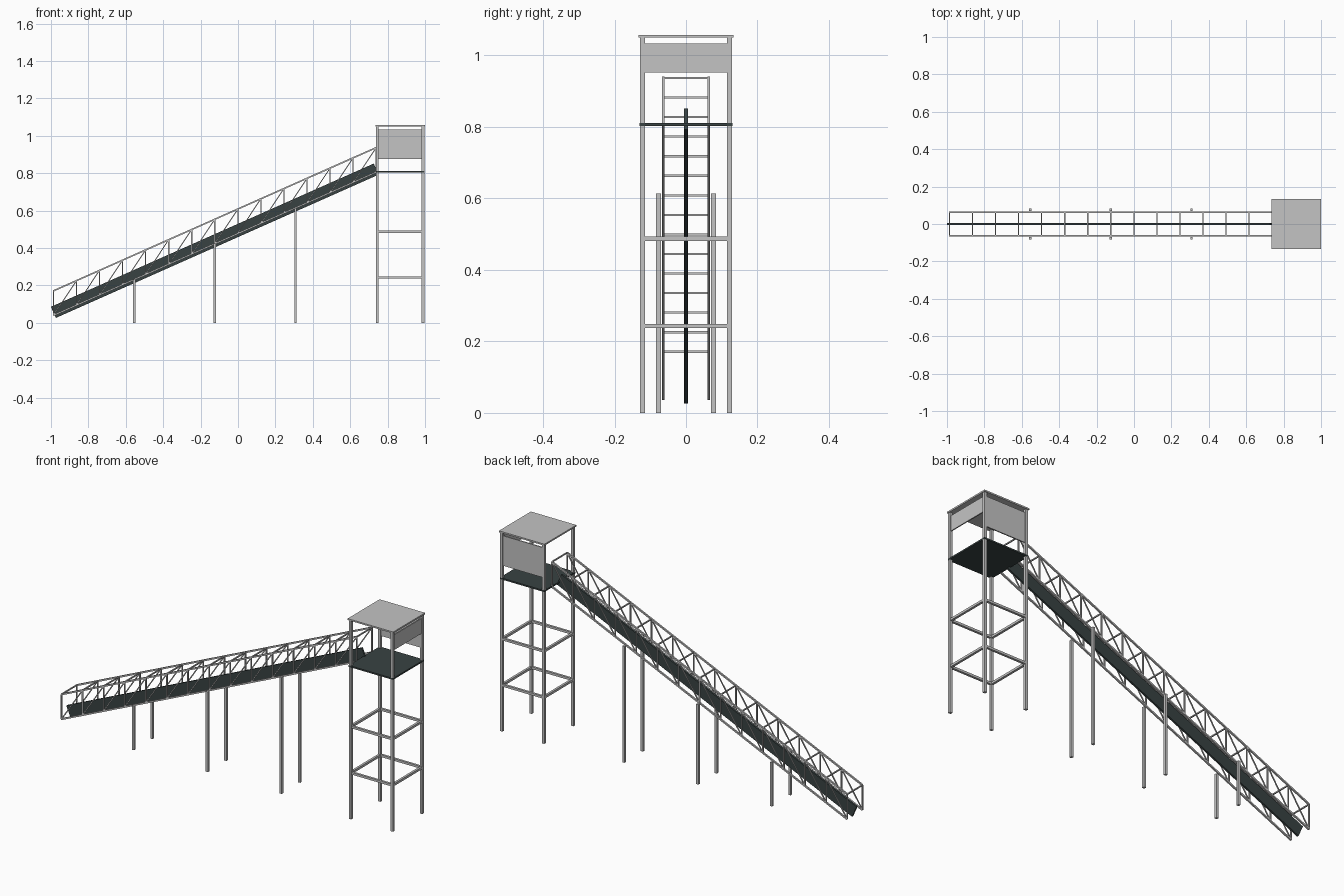
import bpy
from mathutils import Vector, Matrix

cube = bpy.data.objects.get("Cube")
if cube:
    bpy.data.objects.remove(cube, do_unlink=True)


def material(name, rgb):
    m = bpy.data.materials.new(name)
    m.use_nodes = True
    m.diffuse_color = (*rgb, 1)
    m.node_tree.nodes["Principled BSDF"].inputs["Base Color"].default_value = (*rgb, 1)
    return m


STEEL = material("galvanised steel", (0.55, 0.55, 0.55))
DARK = material("dark rubber", (0.04, 0.055, 0.055))


def box(name, center, size, mat):
    bpy.ops.mesh.primitive_cube_add(size=1)
    ob = bpy.context.object
    ob.name = name
    ob.data.transform(Matrix.Diagonal((*size, 1)))
    ob.location = center
    ob.data.materials.append(mat)
    return ob


def bar(name, a, b, width, mat=STEEL, height=None):
    """Square bar from a to b, its local y axis kept level."""
    a, b = Vector(a), Vector(b)
    d = (b - a).normalized()
    side = Vector((0, 1, 0)) if abs(d.y) < 0.9 else Vector((1, 0, 0))
    up = d.cross(side).normalized()
    ob = box(name, (a + b) / 2, ((b - a).length, width, height or width), mat)
    ob.rotation_euler = Matrix((d, side, up)).transposed().to_euler()
    return ob


# Sloping truss
X0, X1, Z0, Z1 = -0.987, 0.739, 0.04, 0.806
DEPTH, HALF, BAYS = 0.131, 0.0635, 14


def chord(t, y, lift=0.0):
    return (X0 + (X1 - X0) * t, y, Z0 + (Z1 - Z0) * t + lift)


for side, y in (("front", -HALF), ("back", HALF)):
    bar(f"{side}_bottom_chord", chord(0, y), chord(1, y), 0.008)
    bar(f"{side}_top_chord", chord(0, y, DEPTH), chord(1, y, DEPTH), 0.008)
    for i in range(BAYS + 1):
        t = i / BAYS
        bar(f"{side}_truss_upright", chord(t, y), chord(t, y, DEPTH), 0.006)
        if i < BAYS:
            bar(f"{side}_truss_diagonal", chord(t, y),
                chord((i + 1) / BAYS, y, DEPTH), 0.005)
    # Support legs under the truss
    for t in (0.25, 0.5, 0.75):
        x, _, z = chord(t, y)
        leg_y = 0.077 if y > 0 else -0.077
        box(f"{side}_support_leg", (x, leg_y, z / 2), (0.013, 0.013, z), STEEL)

for i in range(BAYS + 1):
    t = i / BAYS
    bar("top_cross_rung", chord(t, -HALF, DEPTH), chord(t, HALF, DEPTH), 0.006)

# Conveyor belt plate
bar("belt", chord(0, 0, 0.016), chord(1, 0, 0.016), 0.01, DARK, 0.065)

# Tower
CX, R, TOP = 0.867, 0.122, 1.05
for sx in (-1, 1):
    for sy in (-1, 1):
        box("tower_post", (CX + sx * R, sy * R, TOP / 2), (0.014, 0.014, TOP), STEEL)
for z in (0.243, 0.487):
    for s in (-1, 1):
        box("tower_beam_lengthwise", (CX, s * R, z), (2 * R, 0.012, 0.012), STEEL)
        box("tower_beam_crosswise", (CX + s * R, 0, z), (0.012, 2 * R, 0.012), STEEL)
box("platform", (CX, 0, 0.807), (0.26, 0.26, 0.008), DARK)
box("roof", (CX, 0, 1.054), (0.266, 0.266, 0.008), STEEL)

# Cabin cladding
box("back_panel", (CX, R, 0.954), (0.23, 0.006, 0.158), STEEL)
box("end_panel", (CX + R, 0, 0.993), (0.006, 0.23, 0.08), STEEL)
